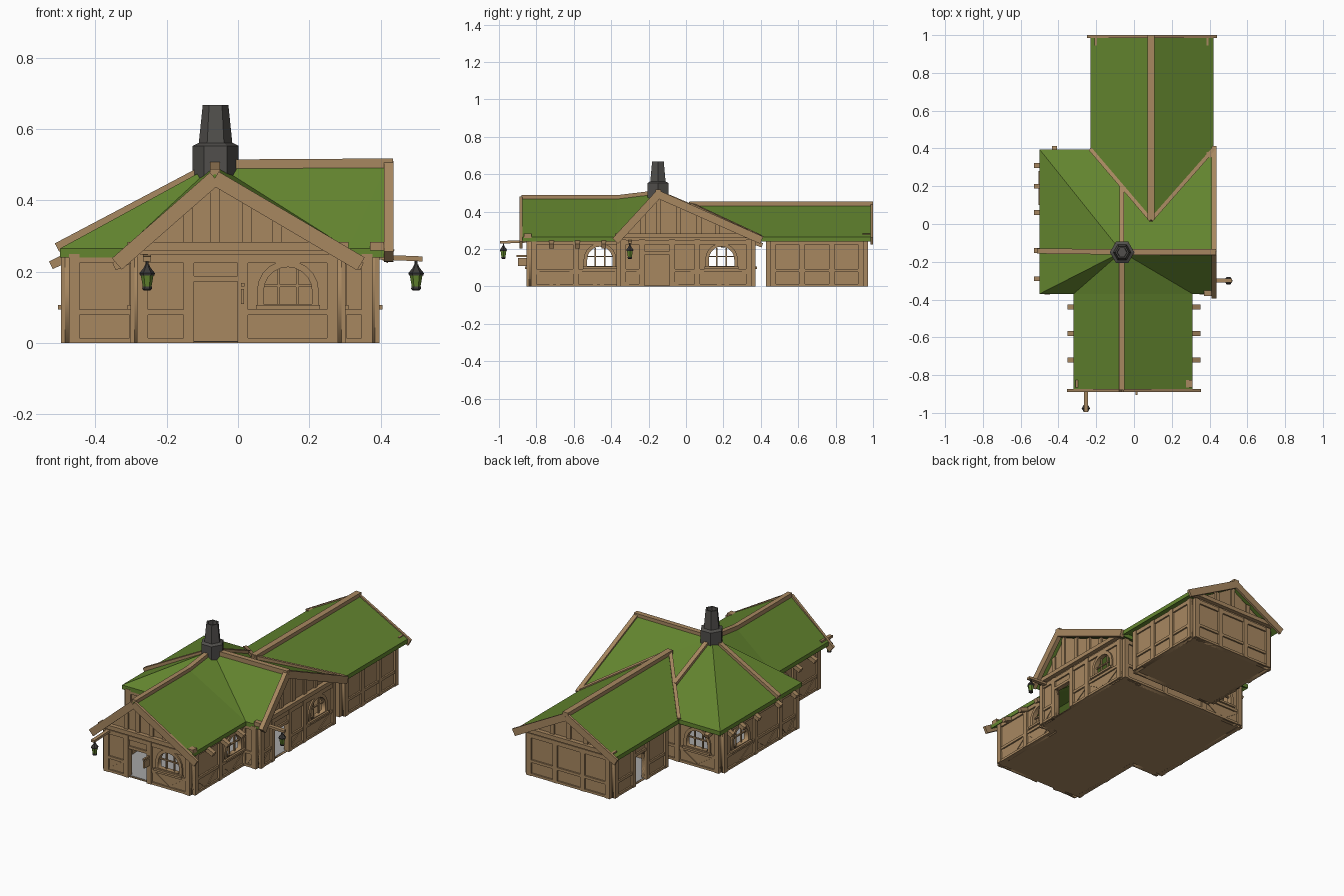
import bpy, bmesh, math
from mathutils import Vector, Matrix

if "Cube" in bpy.data.objects:
    bpy.data.objects.remove(bpy.data.objects["Cube"])


def material(name, rgb):
    m = bpy.data.materials.new(name)
    m.diffuse_color = (*rgb, 1)
    m.use_nodes = True
    m.node_tree.nodes["Principled BSDF"].inputs["Base Color"].default_value = m.diffuse_color
    return m


WOOD = material("timber", (0.39, 0.245, 0.118))
GREEN = material("green_roof", (0.125, 0.235, 0.028))
STONE = material("chimney_stone", (0.082, 0.078, 0.072))
METAL = material("dark_metal", (0.045, 0.042, 0.04))
FLOOR = material("pale_floor", (0.38, 0.38, 0.38))


def add(name, mesh, mat):
    mesh.materials.clear()
    mesh.materials.append(mat)
    ob = bpy.data.objects.new(name, mesh)
    bpy.context.collection.objects.link(ob)
    return ob


def from_bm(name, bm, mat):
    bmesh.ops.recalc_face_normals(bm, faces=bm.faces)
    me = bpy.data.meshes.new(name)
    bm.to_mesh(me)
    bm.free()
    return add(name, me, mat)


def beam(name, p0, p1, normal=(0, 0, 1), w=0.03, d=0.03, mat=WOOD):
    """Box from p0 to p1; d is its depth along normal, w its width."""
    p0, p1, n = Vector(p0), Vector(p1), Vector(normal)
    a = (p1 - p0).normalized()
    n = (n - a * n.dot(a)).normalized()
    s = a.cross(n)
    m = Matrix((a * (p1 - p0).length, s * w, n * d)).transposed().to_4x4()
    m.translation = (p0 + p1) / 2
    bm = bmesh.new()
    bmesh.ops.create_cube(bm, size=1, matrix=m)
    return from_bm(name, bm, mat)


def panel(name, pts, mat=GREEN, t=0.025):
    """Polygon thickened straight down."""
    bm = bmesh.new()
    f = bm.faces.new([bm.verts.new(p) for p in pts])
    r = bmesh.ops.extrude_face_region(bm, geom=[f], use_keep_orig=True)
    for v in r["geom"]:
        if isinstance(v, bmesh.types.BMVert):
            v.co.z -= t
    bmesh.ops.triangulate(bm, faces=bm.faces[:])
    return from_bm(name, bm, mat)


def plate(name, axis, c, loops, depth, mat=WOOD):
    """Upright plate with holes: the first loop is the outline."""
    cu = bpy.data.curves.new(name, 'CURVE')
    cu.dimensions, cu.fill_mode, cu.extrude = '2D', 'BOTH', depth / 2
    for pts in loops:
        sp = cu.splines.new('POLY')
        sp.points.add(len(pts) - 1)
        for p, (u, v) in zip(sp.points, pts):
            p.co = (u, v, 0, 1)
        sp.use_cyclic_u = True
    tmp = bpy.data.objects.new("tmp", cu)
    bpy.context.collection.objects.link(tmp)
    dg = bpy.context.evaluated_depsgraph_get()
    me = bpy.data.meshes.new_from_object(tmp.evaluated_get(dg))
    bpy.data.objects.remove(tmp)
    if axis == 'x':
        m = Matrix(((1, 0, 0, 0), (0, 0, -1, c), (0, 1, 0, 0), (0, 0, 0, 1)))
    else:
        m = Matrix(((0, 0, 1, c), (1, 0, 0, 0), (0, 1, 0, 0), (0, 0, 0, 1)))
    me.transform(m)
    return add(name, me, mat)


def arch(c, r, sill, spring=0.145):
    return [(c - r, sill), (c + r, sill)] + [
        (c + r * math.cos(math.pi * i / 10), spring + r * math.sin(math.pi * i / 10)) for i in range(11)]


def wall(name, axis, c, s, u0, u1, posts, bays, window=None, door=None, peak=None, studs=(), top=0.25):
    """Timber framed wall. Bays: v = V braces, / = one brace, p = plain, d = doorway."""
    n = (0, s, 0) if axis == 'x' else (s, 0, 0)

    def P(u, v, o=0.005):
        return (u, c + s * o, v) if axis == 'x' else (c + s * o, u, v)

    def strip(part, a, b, w=0.024, d=0.028, o=0.005):
        beam(name + "_" + part, P(*a, o), P(*b, o), n, w, d)

    loops = [[(u0, 0), (u1, 0), (u1, top)] + ([peak] if peak else []) + [(u0, top)]]
    if window is not None:
        loops.append(arch(window, 0.068, 0.11))
        plate(name + "_window_frame", axis, c + s * 0.008, [arch(window, 0.087, 0.097), loops[-1]], 0.022)
        for k in (-0.026, 0.026):
            strip("mullion", (window + k, 0.108), (window + k, 0.207), 0.007, 0.01, 0)
        strip("glazing_bar", (window - 0.066, 0.16), (window + 0.066, 0.16), 0.007, 0.01, 0)
        strip("sill", (window - 0.09, 0.1), (window + 0.09, 0.1), 0.012, 0.04, 0.01)
    if door is not None:
        a, b = door
        loops.append([(a, 0.004), (b, 0.004), (b, 0.172), (a, 0.172)])
        strip("door_lintel", (a - 0.01, 0.18), (b + 0.01, 0.18), 0.016)
    plate(name, axis, c, loops, 0.02)
    for u in posts:
        strip("post", (u, 0), (u, top), 0.03, 0.034)
    strip("top_rail", (u0, top - 0.014), (u1, top - 0.014))
    for a, b, kind in zip(posts, posts[1:], bays):
        if kind == 'd':
            continue
        strip("middle_rail", (a, 0.086), (b, 0.086), 0.016)
        strip("bottom_rail", (a, 0.007), (b, 0.007), 0.014)
        mid = (a + b) / 2
        if kind == 'v':
            strip("brace", (a + 0.015, 0.078), (mid - 0.01, 0.012), 0.018, 0.018)
            strip("brace", (b - 0.015, 0.078), (mid + 0.01, 0.012), 0.018, 0.018)
        elif kind == '/':
            strip("brace", (a + 0.015, 0.012), (b - 0.015, 0.078), 0.018, 0.018)
    # gable framing
    if peak:
        strip("tie_beam", (u0 - 0.03, 0.272), (u1 + 0.03, 0.272), 0.024, 0.04, 0.015)
        for u in studs:
            e = u0 if u < peak[0] else u1
            z = top + (peak[1] - top) * (u - e) / (peak[0] - e)
            strip("gable_stud", (u, 0.27), (u, z), 0.026)


# walls: front wing, main hall, back wing
wall("front_wall", 'x', -0.83, -1, -0.28, 0.28, [-0.268, -0.138, 0.013, 0.265], "/dv",
     window=0.14, door=(-0.124, 0), peak=(-0.065, 0.445), studs=(-0.14, -0.065, 0.025, 0.11))
for s in (-1, 1):
    wall("front_wing_side", 'y', 0.28 * s, s, -0.83, -0.35, [-0.815, -0.59, -0.345], "vv", window=-0.46)
wall("main_front_left", 'x', -0.35, -1, -0.475, -0.28, [-0.46, -0.29], "v")
wall("main_front_right", 'x', -0.35, -1, 0.28, 0.375, [0.29, 0.362], "/")
wall("main_right", 'y', 0.375, 1, -0.35, 0.35, [-0.335, -0.235, -0.075, 0.06, 0.335], "/d/v",
     window=0.19, door=(-0.22, -0.09), peak=(-0.148, 0.475), studs=(-0.23, -0.148, -0.04, 0.07, 0.17))
wall("main_left", 'y', -0.475, -1, -0.35, 0.35, [-0.335, -0.18, 0.05, 0.335], "vvv", window=0.19)
wall("main_back", 'x', 0.35, 1, -0.475, 0.375, [-0.46, -0.2, 0.08, 0.362], "vpp", window=-0.33)
wall("back_gable", 'x', 0.95, 1, -0.18, 0.365, [-0.166, 0.0, 0.18, 0.351], "ppp",
     peak=(0.09, 0.41), studs=(-0.02, 0.09, 0.2))
wall("back_wing_right", 'y', 0.365, 1, 0.45, 0.95, [0.465, 0.62, 0.78, 0.935], "ppp")
wall("back_wing_left", 'y', -0.18, -1, 0.45, 0.95, [0.465, 0.64, 0.77, 0.935], "pdp", door=(0.655, 0.755))
wall("back_wing_front", 'x', 0.45, -1, -0.18, 0.365, [-0.166, 0.09, 0.351], "pp")

# floors: wooden underside with a pale top
for x0, x1, y0, y1 in ((-0.28, 0.28, -0.83, -0.35), (-0.475, 0.375, -0.35, 0.35), (-0.18, 0.365, 0.45, 0.95)):
    for nm, mat, z in (("floor_base", WOOD, 0.003), ("floor_top", FLOOR, 0.006)):
        panel(nm, [(x0, y0, z), (x1, y0, z), (x1, y1, z), (x0, y1, z)], mat, 0.003)

# roof panels
E = 0.265
top = (-0.065, -0.148, 0.502)
rr = (0.42, -0.148, 0.505)
fl, fr = (-0.32, -0.37, E), (0.31, -0.37, E)
rf, rm = (-0.065, -0.88, 0.475), (-0.065, -0.37, 0.475)
bl, br, ml = (-0.5, 0.395, E), (0.42, 0.395, E), (-0.5, -0.37, E)
panel("front_roof_left", [rf, rm, top, fl, (-0.32, -0.88, E)])
panel("front_roof_right", [rf, rm, top, fr, (0.31, -0.88, E)])
panel("main_roof_front_left", [top, ml, fl])
panel("main_roof_front_right", [top, rr, (0.42, -0.37, E), fr])
panel("main_roof_left", [top, ml, bl])
panel("main_roof_back", [top, bl, br, rr])
b0, b1 = (0.09, 0.02, 0.44), (0.09, 0.995, 0.44)
valley = [(-0.23, 0.395, E), (0.42, 0.395, E)]
for v in valley:
    panel("back_roof_side", [b0, b1, (v[0], 0.995, E), v])
    beam("valley_beam", b0, v, w=0.02, d=0.022)

# ridge beams
for a, b, w in ((rf, rm, 0.028), (rm, top, 0.028), (top, (0.435, -0.148, 0.505), 0.03),
                (top, (-0.508, -0.143, 0.268), 0.028), (top, (-0.065, 0.2, 0.355), 0.026),
                (b0, (0.09, 1.0, 0.44), 0.035)):
    beam("ridge_beam", a, b, w=w, d=0.026)

# barge boards
for a, ends, n, d in (
        ((-0.065, -0.882, 0.463), ((-0.34, -0.882, 0.222), (0.345, -0.882, 0.222)), (0, 1, 0), 0.016),
        ((0.423, -0.148, 0.492), ((0.423, -0.378, 0.243), (0.423, 0.405, 0.247)), (1, 0, 0), 0.026),
        ((0.09, 0.993, 0.425), ((-0.24, 0.993, 0.243), (0.43, 0.993, 0.243)), (0, 1, 0), 0.014)):
    for e in ends:
        beam("barge_board", a, e, n, 0.042, d)

# rafter ends
for y in (0.31, 0.2, 0.06, -0.14, -0.29):
    beam("rafter_end", (-0.46, y, 0.25), (-0.525, y, 0.218), w=0.026, d=0.024)
for y in (-0.44, -0.58, -0.72):
    for s in (-1, 1):
        beam("rafter_end", (0.27 * s, y, 0.25), (0.348 * s, y, 0.215), w=0.026, d=0.024)
beam("rafter_end", (-0.42, 0.34, 0.245), (-0.42, 0.408, 0.22), w=0.026, d=0.024)


def turned(name, x, y, profile, mat, seg=6):
    """Faceted upright part from (radius, z) pairs."""
    bm = bmesh.new()
    rings = [[bm.verts.new((x + r * math.cos(2 * math.pi * i / seg), y + r * math.sin(2 * math.pi * i / seg), z))
              for i in range(seg)] for r, z in profile]
    for a, b in zip(rings, rings[1:]):
        for i in range(seg):
            bm.faces.new((a[i], a[(i + 1) % seg], b[(i + 1) % seg], b[i]))
    bm.faces.new(rings[0])
    bm.faces.new(rings[-1])
    return from_bm(name, bm, mat)


# chimney
turned("chimney", -0.063, -0.15, [(0.065, 0.42), (0.065, 0.553), (0.047, 0.562), (0.036, 0.668),
                                  (0.027, 0.668), (0.025, 0.63)], STONE)


# lanterns on wooden arms
def lantern(x, y, root):
    d = (Vector((x, y, 0)) - Vector((root[0], root[1], 0))).normalized() * 0.018
    beam("lantern_arm", root, (x + d.x, y + d.y, 0.236), w=0.022, d=0.014)
    turned("lantern_hook", x, y, [(0.004, 0.2), (0.004, 0.232)], METAL)
    turned("lantern_cap", x, y, [(0.02, 0.19), (0.022, 0.196), (0.009, 0.212), (0.006, 0.22)], METAL)
    turned("lantern_glass", x, y, [(0.012, 0.157), (0.018, 0.191)], GREEN)
    turned("lantern_base", x, y, [(0.01, 0.148), (0.014, 0.152), (0.013, 0.158)], METAL)


lantern(-0.255, -0.976, (-0.255, -0.83, 0.242))
lantern(0.5, -0.3, (0.37, -0.3, 0.242))

# small hanging sign beside the door
beam("sign_arm", (0.013, -0.83, 0.163), (0.013, -0.905, 0.163), w=0.01, d=0.01)
beam("sign_board", (0.013, -0.876, 0.152), (0.013, -0.876, 0.11), (1, 0, 0), 0.046, 0.009)
